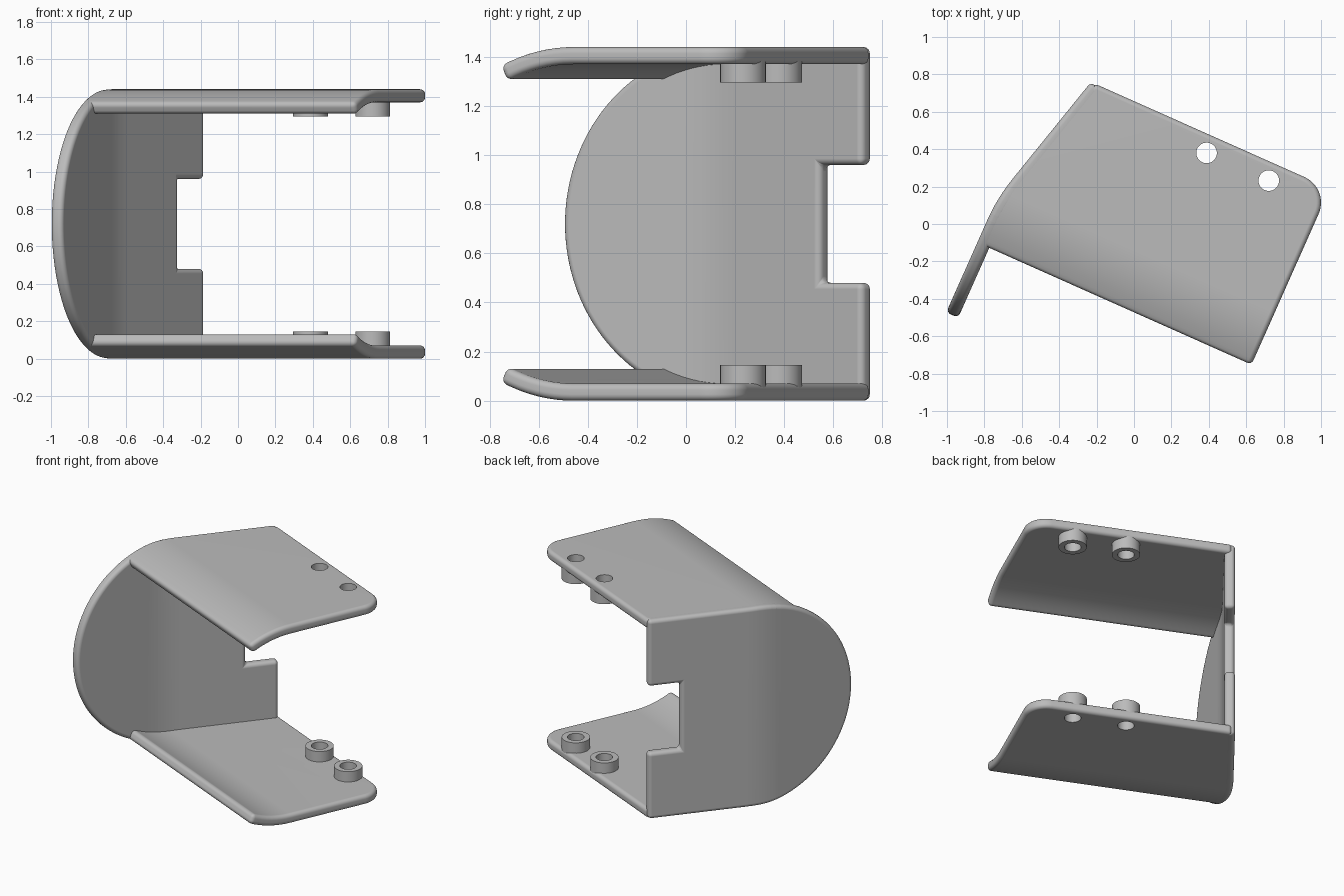
import bpy, bmesh, math
from mathutils import Vector

if "Cube" in bpy.data.objects:
    bpy.data.objects.remove(bpy.data.objects["Cube"])

R = 0.72            # half height and radius of the rounded front
THICK = 0.07
ARC_V = -0.12       # where the rounded front meets the straight part
FRONT, BACK, RIGHT_END = -0.44, 0.60, 0.88
TURN = math.radians(-24)
HOLES = [(0.20, 0.505), (0.564, 0.505)]
HOLE_R, BOSS_R = 0.055, 0.093

grey = bpy.data.materials.new("plain_grey")
grey.use_nodes = True
colour = (0.5, 0.5, 0.5, 1)
grey.diffuse_color = colour
grey.node_tree.nodes["Principled BSDF"].inputs["Base Color"].default_value = colour


def wall_u(v):
    """Outer wall line: straight, a soft bend, then a slant."""
    start, length, slope = -0.30, 0.26, 0.268
    t = min(max(v - start, 0), length)
    return -0.725 + slope * (t * t / (2 * length) + max(v - start - length, 0))


def plate_w(v):
    """Outer height of the plate above the middle plane."""
    d = min(v - ARC_V, 0)
    return math.sqrt(R * R - d * d)


def sheet(outline, cuts):
    """Flat outline, sliced across y so that it can be bent."""
    bm = bmesh.new()
    bm.faces.new([bm.verts.new(p) for p in outline])
    for v in cuts:
        geom = bm.verts[:] + bm.edges[:] + bm.faces[:]
        bmesh.ops.bisect_plane(bm, geom=geom, dist=0.0005,
                               plane_co=(0, v, 0), plane_no=(0, 1, 0))
    return bm


def make(name, bm):
    bm.normal_update()
    mesh = bpy.data.meshes.new(name)
    bm.to_mesh(mesh)
    bm.free()
    mesh.materials.append(grey)
    ob = bpy.data.objects.new(name, mesh)
    bpy.context.collection.objects.link(ob)
    ob.location.z = R
    ob.rotation_euler.z = TURN
    return ob


def thicken(ob):
    solid = ob.modifiers.new("thickness", 'SOLIDIFY')
    solid.thickness = THICK
    solid.offset = -1
    solid.use_even_offset = True
    bevel = ob.modifiers.new("rounded_edges", 'BEVEL')
    bevel.width = 0.026
    bevel.segments = 5
    bevel.limit_method = 'ANGLE'
    bevel.angle_limit = math.radians(50)
    bevel.use_clamp_overlap = False


def mirror(ob):
    m = ob.modifiers.new("top_and_bottom", 'MIRROR')
    m.use_axis = (False, False, True)
    m.use_mirror_merge = False


def finish(ob):
    bpy.ops.object.select_all(action='DESELECT')
    ob.select_set(True)
    bpy.context.view_layer.objects.active = ob
    bpy.ops.object.convert(target='MESH')
    bpy.ops.object.shade_smooth_by_angle(angle=math.radians(40))
    ob.modifiers.new("flat_shading", 'WEIGHTED_NORMAL').keep_sharp = True


# Side wall: round front, notch in the back edge, soft bend
n = 64
outline = []
for i in range(n + 1):
    a = math.pi * (0.5 + i / n)
    outline.append((0, ARC_V + R * math.cos(a), R * math.sin(a)))
notch = [(BACK, R), (BACK, 0.24), (0.385, 0.24)]
outline += [(0, v, -w) for v, w in notch]
outline += [(0, v, w) for v, w in reversed(notch)]
bm = sheet(outline[::-1], [-0.30 + 0.26 * i / 6 for i in range(7)])
for vert in bm.verts:
    vert.co.x = wall_u(vert.co.y)
wall = make("side_wall", bm)
thicken(wall)
finish(wall)

# Top and bottom plates: curved front edge, one rounded back corner
slices = [FRONT + 0.04 * i for i in range(1, 9)]
left = [FRONT] + slices + [-0.08, -0.04, BACK]
outline = [(wall_u(v) + 0.02, v, 0) for v in reversed(left)]
outline.append((RIGHT_END, FRONT, 0))
outline += [(RIGHT_END, v, 0) for v in slices]
radius = 0.15
for i in range(13):
    a = math.pi / 2 * i / 12
    outline.append((RIGHT_END - radius + radius * math.cos(a),
                    BACK - radius + radius * math.sin(a), 0))
bm = sheet(outline, slices)
for vert in bm.verts:
    vert.co.z = plate_w(vert.co.y)
plates = make("top_and_bottom_plates", bm)
thicken(plates)

# Screw holes through the plates
bm = bmesh.new()
for u, v in HOLES:
    made = bmesh.ops.create_cone(bm, cap_ends=True, segments=40, radius1=HOLE_R,
                                 radius2=HOLE_R, depth=0.4)
    bmesh.ops.translate(bm, verts=made["verts"], vec=(u, v, R))
cutter = make("hole_cutter", bm)
cutter.hide_render = True
cut = plates.modifiers.new("holes", 'BOOLEAN')
cut.operation = 'DIFFERENCE'
cut.solver = 'EXACT'
cut.object = cutter
mirror(plates)
bpy.context.view_layer.update()
finish(plates)
bpy.data.objects.remove(cutter)

# Tubular bosses on the inner faces
bm = bmesh.new()
for u, v in HOLES:
    ring = [(HOLE_R, 0.575), (BOSS_R, 0.575), (BOSS_R, 0.67), (HOLE_R, 0.67)]
    verts = [bm.verts.new((u + r, v, w)) for r, w in ring]
    edges = [bm.edges.new((verts[i], verts[(i + 1) % 4])) for i in range(4)]
    bmesh.ops.spin(bm, geom=verts + edges, cent=(u, v, 0), axis=(0, 0, 1),
                   angle=2 * math.pi, steps=40, use_merge=True)
bmesh.ops.remove_doubles(bm, verts=bm.verts[:], dist=0.0005)
bmesh.ops.recalc_face_normals(bm, faces=bm.faces[:])
bosses = make("screw_bosses", bm)
mirror(bosses)
finish(bosses)
